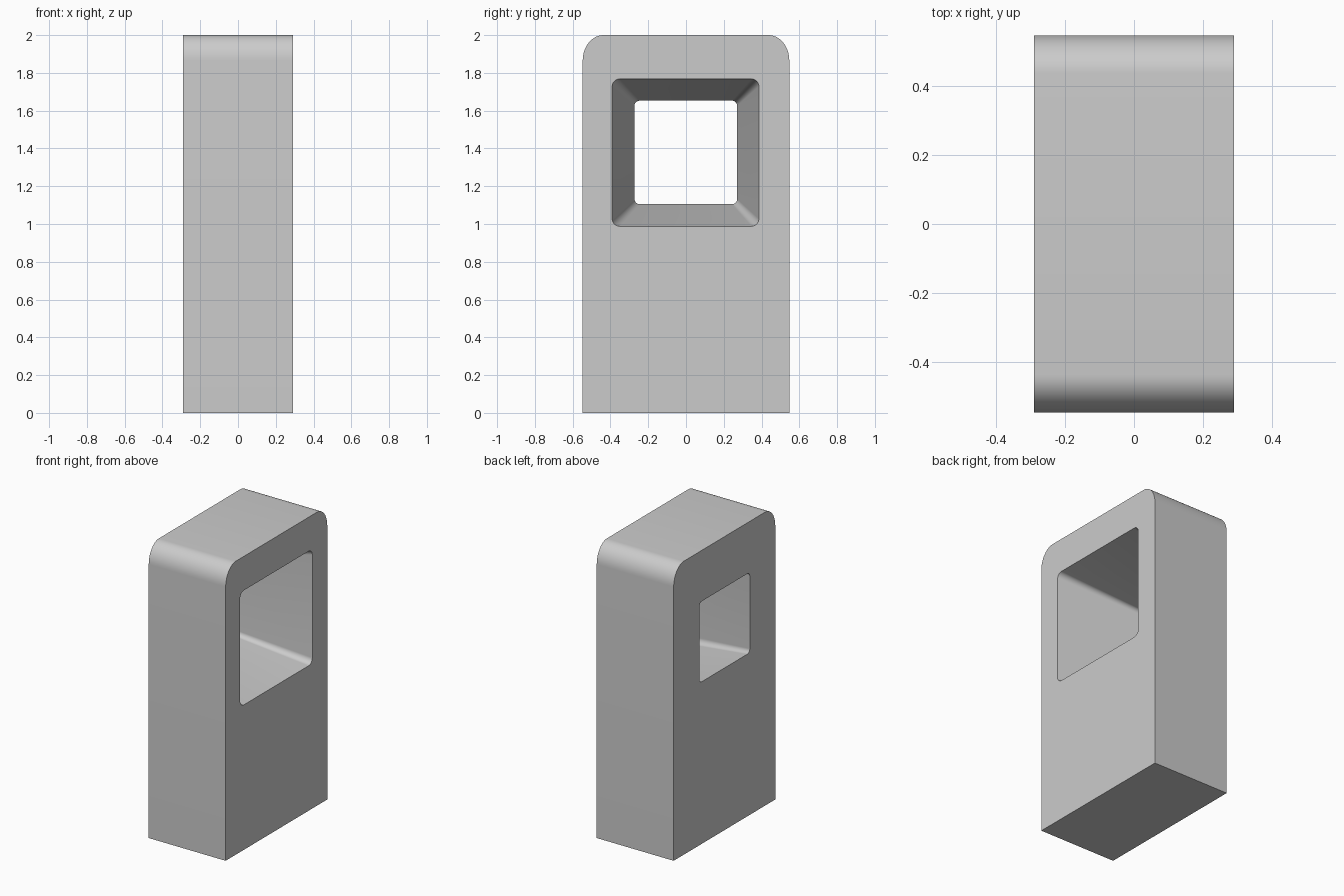
import bpy, bmesh, math

if "Cube" in bpy.data.objects:
    bpy.data.objects.remove(bpy.data.objects["Cube"])

HALF_X = 0.29


def corner(cy, cz, ry, rz, start, steps=12):
    """Quarter ellipse of (y, z) points, running counter-clockwise."""
    return [(cy + ry * math.cos(start + i * math.pi / 2 / steps),
             cz + rz * math.sin(start + i * math.pi / 2 / steps))
            for i in range(steps + 1)]


def rounded_rect(y0, y1, z0, z1, r):
    centres = [(y1 - r, z1 - r), (y0 + r, z1 - r), (y0 + r, z0 + r), (y1 - r, z0 + r)]
    return [p for i, (cy, cz) in enumerate(centres)
            for p in corner(cy, cz, r, r, i * math.pi / 2)]


def loft(name, left, right, x0, x1):
    """Solid between two matching profiles lying across the x axis."""
    bm = bmesh.new()
    a = [bm.verts.new((x0, y, z)) for y, z in left]
    b = [bm.verts.new((x1, y, z)) for y, z in right]
    bm.faces.new(a)
    bm.faces.new(b)
    for i in range(len(a)):
        j = (i + 1) % len(a)
        bm.faces.new((a[i], a[j], b[j], b[i]))
    bmesh.ops.recalc_face_normals(bm, faces=bm.faces)
    mesh = bpy.data.meshes.new(name)
    bm.to_mesh(mesh)
    bm.free()
    obj = bpy.data.objects.new(name, mesh)
    bpy.context.collection.objects.link(obj)
    return obj


# Upright block with rounded top edges
RY, RZ = 0.11, 0.135
outline = ([(-0.547, 0), (0.547, 0)]
           + corner(0.547 - RY, 2 - RZ, RY, RZ, 0)
           + corner(-0.547 + RY, 2 - RZ, RY, RZ, math.pi / 2))
body = loft("block_body", outline, outline, -HALF_X, HALF_X)

# Tapered window: narrow on the left face, wide on the right face
narrow = rounded_rect(-0.273, 0.271, 1.105, 1.653, 0.028)
wide = rounded_rect(-0.391, 0.386, 0.988, 1.768, 0.04)


def section(t):
    return [(a[0] + (b[0] - a[0]) * t, a[1] + (b[1] - a[1]) * t)
            for a, b in zip(narrow, wide)]


EXTRA = 0.1  # overshoot beyond each face, as a share of the depth
reach = HALF_X * (1 + 2 * EXTRA)
cutter = loft("window_cutter", section(-EXTRA), section(1 + EXTRA), -reach, reach)
cutter.hide_render = True

# Cut the window, then shade
cut = body.modifiers.new("window", 'BOOLEAN')
cut.operation = 'DIFFERENCE'
cut.solver = 'EXACT'
cut.object = cutter
bpy.context.view_layer.objects.active = body
body.select_set(True)
bpy.ops.object.modifier_apply(modifier=cut.name)
bpy.data.objects.remove(cutter)
bpy.ops.object.shade_smooth_by_angle(angle=math.radians(30))
